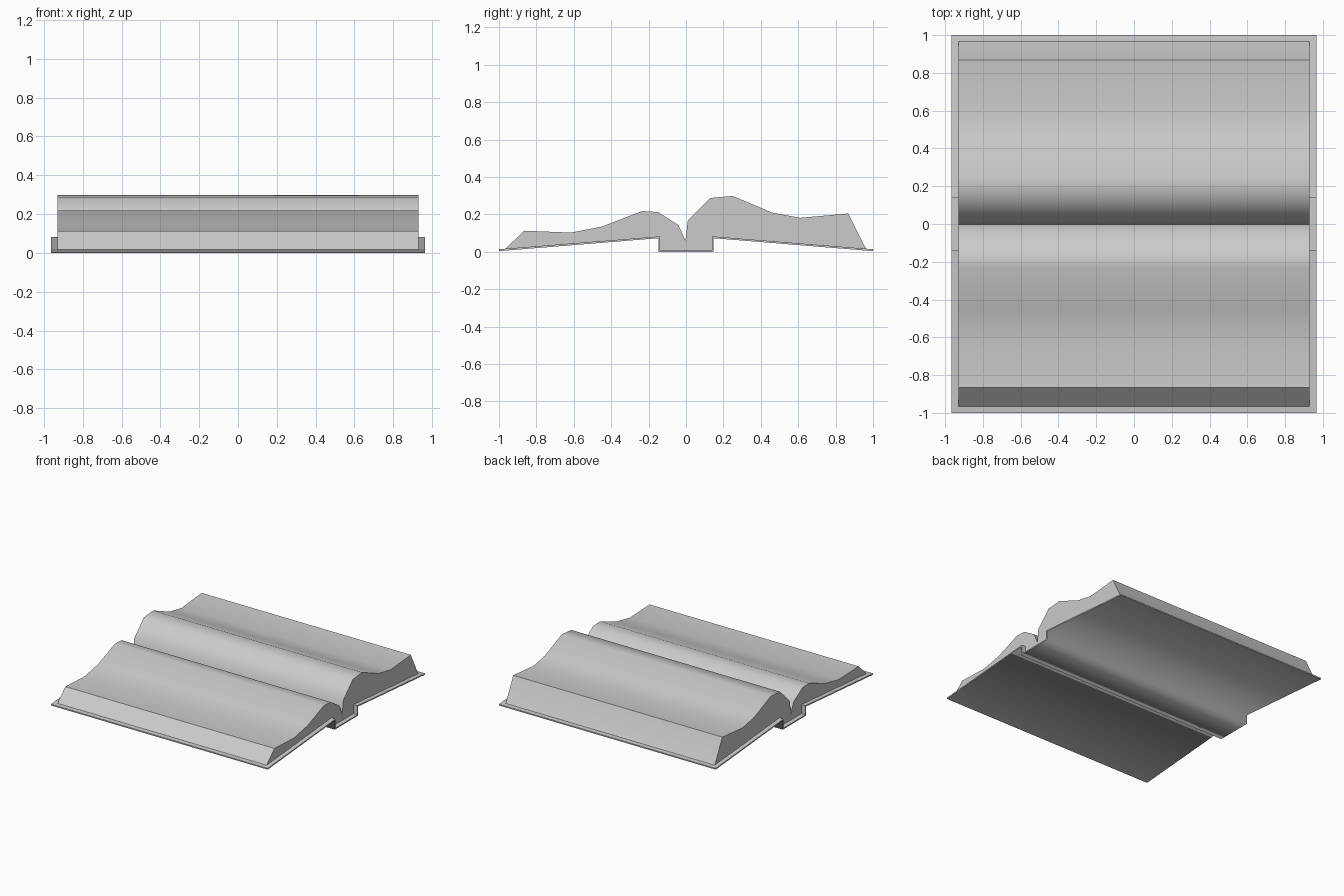
import bpy, bmesh

if "Cube" in bpy.data.objects:
    bpy.data.objects.remove(bpy.data.objects["Cube"])


def extrude_profile(name, profile, half_width, sharp):
    """Sweep a closed (y, z) outline along x; 'sharp' lists the creased corners."""
    bm = bmesh.new()
    n = len(profile)
    a = [bm.verts.new((-half_width, y, z)) for y, z in profile]
    b = [bm.verts.new((half_width, y, z)) for y, z in profile]
    caps = [bm.faces.new(a), bm.faces.new(b[::-1])]
    for i in range(n):
        j = (i + 1) % n
        f = bm.faces.new((a[i], b[i], b[j], a[j]))
        f.smooth = True
    for cap in caps:
        for e in cap.edges:
            e.smooth = False
    for i in sharp:
        bm.edges.get((a[i], b[i])).smooth = False
    bmesh.ops.recalc_face_normals(bm, faces=bm.faces[:])
    mesh = bpy.data.meshes.new(name)
    bm.to_mesh(mesh)
    bm.free()
    obj = bpy.data.objects.new(name, mesh)
    bpy.context.collection.objects.link(obj)
    return obj


# Cover: two sloping boards joined by a square channel spine
inner = [(1.0, 0.014), (0.138, 0.083), (0.138, 0.01)]
outer = [(0.148, 0.0), (0.148, 0.073), (1.0, 0.004)]
inner_full = inner + [(-y, z) for y, z in reversed(inner)]
outer_full = [(-y, z) for y, z in reversed(outer)] + outer[::-1][::-1]
cover = inner_full + outer_full
extrude_profile("book_cover", cover, 0.965, [0, 1, 2, 3, 4, 5, 6, 11])

# Pages: wavy open page blocks meeting at a deep gutter
page_top = [(-0.965, 0.017), (-0.865, 0.113), (-0.615, 0.103), (-0.45, 0.135),
            (-0.235, 0.218), (-0.15, 0.213), (-0.04, 0.143), (-0.003, 0.06),
            (0.01, 0.167), (0.13, 0.288), (0.25, 0.299), (0.46, 0.21),
            (0.61, 0.182), (0.867, 0.205), (0.955, 0.03), (0.965, 0.017)]
page_bottom = [(0.138, 0.083), (0.138, 0.01), (-0.138, 0.01), (-0.138, 0.083)]
n = len(page_top)
extrude_profile("pages", page_top + page_bottom, 0.93,
                [0, 1, 7, 13, n - 1, n, n + 1, n + 2, n + 3])
